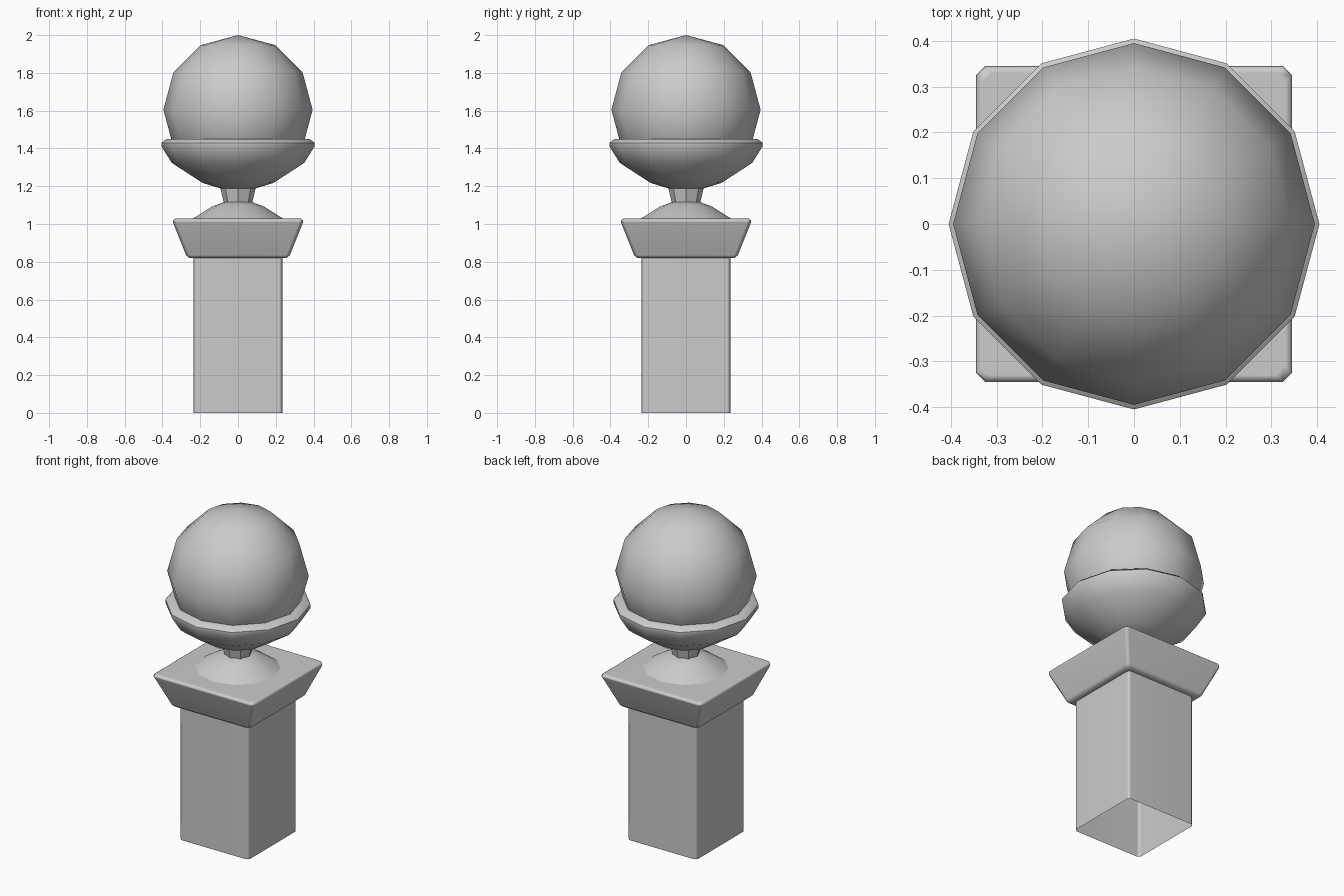
import bpy, bmesh
from math import cos, sin, pi, radians

if "Cube" in bpy.data.objects:
    bpy.data.objects.remove(bpy.data.objects["Cube"])


def loft(name, loops, cap_top=False, angle=50):
    """Skin a stack of equally sized vertex loops."""
    bm = bmesh.new()
    rings = [[bm.verts.new(p) for p in loop] for loop in loops]
    n = len(rings[0])
    for a, b in zip(rings, rings[1:]):
        for i in range(n):
            j = (i + 1) % n
            bm.faces.new((a[i], a[j], b[j], b[i]))
    if cap_top:
        bm.faces.new(rings[-1])
    mesh = bpy.data.meshes.new(name)
    bm.to_mesh(mesh)
    bm.free()
    ob = bpy.data.objects.new(name, mesh)
    bpy.context.collection.objects.link(ob)
    bpy.ops.object.select_all(action='DESELECT')
    ob.select_set(True)
    bpy.context.view_layer.objects.active = ob
    bpy.ops.object.shade_smooth_by_angle(angle=radians(angle))
    return ob


def round_loop(r, z, n):
    return [(r * cos(2 * pi * i / n), r * sin(2 * pi * i / n), z) for i in range(n)]


def square_loop(h, z, c):
    """Square of half-width h with corners chamfered by c."""
    k = h - c
    return [(x, y, z) for x, y in ((h, -k), (h, k), (k, h), (-k, h),
                                   (-h, k), (-h, -k), (-k, -h), (k, -h))]


def lathe(name, profile, n=12, **kw):
    return loft(name, [round_loop(r, z, n) for r, z in profile], **kw)


def square_stack(name, profile, c, **kw):
    ob = loft(name, [square_loop(h, z, c) for h, z in profile], **kw)
    # Keep the broad faces flat between the softened corners
    ob.modifiers.new("flat_faces", 'WEIGHTED_NORMAL').keep_sharp = True
    return ob


# Square shaft, open underneath
square_stack("shaft", [(0.235, 0), (0.235, 0.82)], 0.015)

# Flared capital with softened edges
square_stack("capital", [(0.235, 0.82), (0.258, 0.82), (0.275, 0.835),
                         (0.345, 1.01), (0.343, 1.02), (0.33, 1.03)], 0.02, cap_top=True)

# Low dome and neck carrying the cup
lathe("dome", [(0.24, 1.028), (0.138, 1.092), (0.07, 1.118)], cap_top=True)
lathe("neck", [(0.075, 1.11), (0.095, 1.195)], n=8, angle=30)

# Shallow cup with a thin rolled rim
lathe("cup", [(0.001, 1.185), (0.088, 1.187), (0.187, 1.217), (0.35, 1.323),
              (0.405, 1.41), (0.405, 1.43), (0.38, 1.45), (0.33, 1.45)])

# Ball resting in the cup
bpy.ops.mesh.primitive_uv_sphere_add(segments=12, ring_count=6, radius=0.395,
                                     location=(0, 0, 1.605))
ball = bpy.context.object
ball.name = "ball"
bpy.ops.object.shade_smooth()
